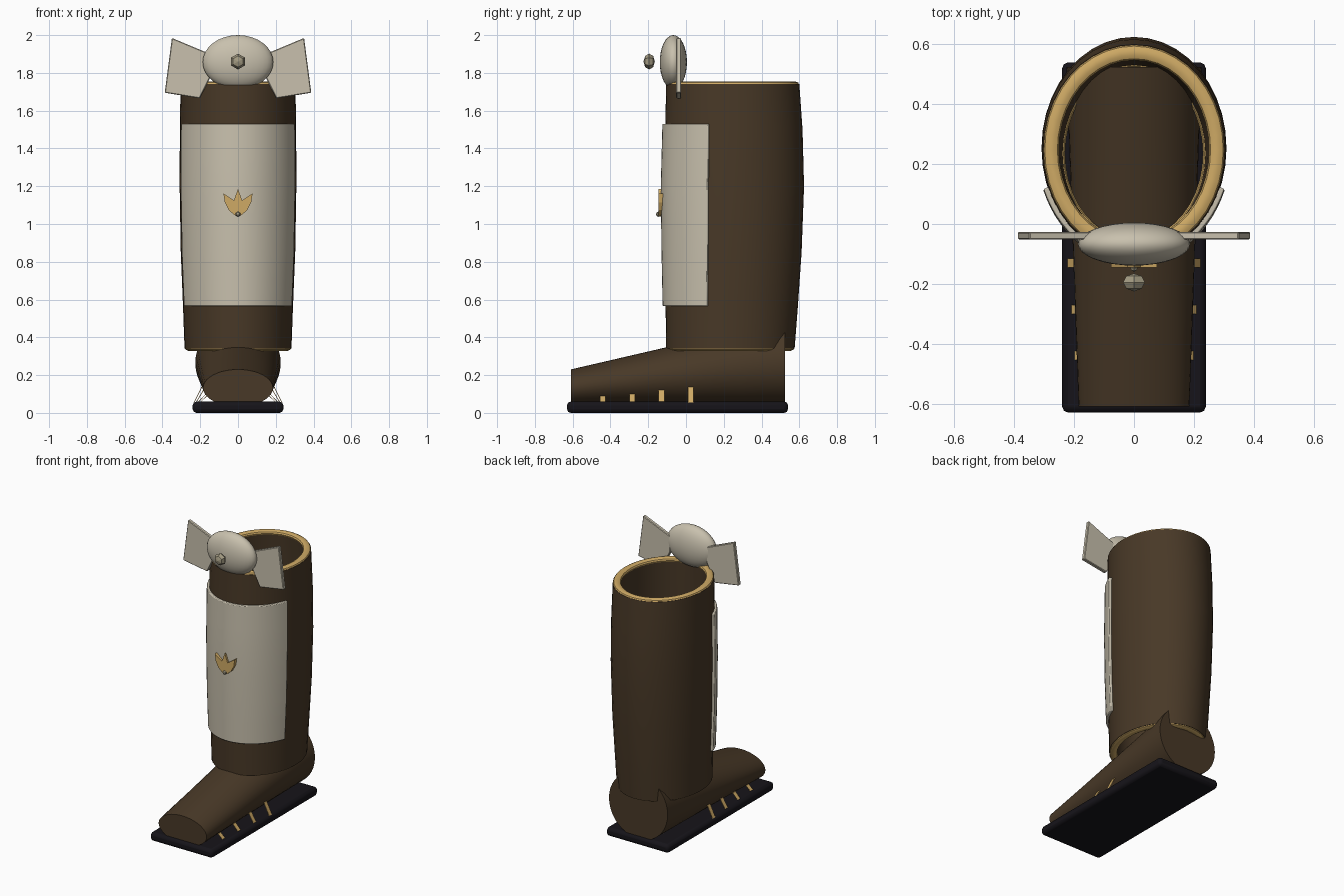
import bpy, bmesh
from math import sin, cos, pi, radians, sqrt

if "Cube" in bpy.data.objects:
    bpy.data.objects.remove(bpy.data.objects["Cube"])


def material(name, rgb):
    m = bpy.data.materials.new(name)
    m.diffuse_color = (*rgb, 1)
    m.use_nodes = True
    m.node_tree.nodes["Principled BSDF"].inputs["Base Color"].default_value = m.diffuse_color
    return m


LEATHER = material("brown_leather", (0.065, 0.04, 0.02))
IVORY = material("ivory", (0.58, 0.53, 0.42))
GOLD = material("gold", (0.62, 0.40, 0.13))
RUBBER = material("black_rubber", (0.008, 0.007, 0.01))
GEM = material("gem", (0.36, 0.32, 0.22))


def finish(name, bm, mat, smooth=True, bevel=0, segments=2):
    bmesh.ops.recalc_face_normals(bm, faces=bm.faces)
    me = bpy.data.meshes.new(name)
    bm.to_mesh(me)
    bm.free()
    me.materials.append(mat)
    ob = bpy.data.objects.new(name, me)
    bpy.context.collection.objects.link(ob)
    if bevel:
        b = ob.modifiers.new("bevel", "BEVEL")
        b.width, b.segments = bevel, segments
    if smooth:
        bpy.ops.object.select_all(action="DESELECT")
        ob.select_set(True)
        bpy.context.view_layer.objects.active = ob
        bpy.ops.object.shade_smooth_by_angle(angle=radians(35))
    return ob


def loft(rings, closed=True, loop=False, caps=False):
    """Bridge point rings; closed joins each ring, loop joins last ring to first."""
    bm = bmesh.new()
    vs = [[bm.verts.new(p) for p in r] for r in rings]
    n = len(vs[0])
    for i in range(len(vs) if loop else len(vs) - 1):
        a, b = vs[i], vs[(i + 1) % len(vs)]
        for j in range(n if closed else n - 1):
            k = (j + 1) % n
            bm.faces.new((a[j], a[k], b[k], b[j]))
    if caps:
        bm.faces.new(vs[0])
        bm.faces.new(vs[-1])
    return bm


def prism(outline, y0, y1):
    """Front-view (x, z) outline extruded along y."""
    return loft([[(x, y, z) for x, z in outline] for y in (y0, y1)], caps=True)


# shaft profile: z, half width, front y, back y
PROFILE = [(0.34, .283, -.105, .575), (0.56, .291, -.108, .592), (0.85, .303, -.114, .612),
           (1.2, .309, -.118, .625), (1.5, .308, -.11, .617), (1.74, .304, -.105, .60)]


def shaft_ring(z, offset=0, start=0, end=2 * pi, n=40, full=True):
    for a, b in zip(PROFILE, PROFILE[1:]):
        if z <= b[0] or b is PROFILE[-1]:
            t = (z - a[0]) / (b[0] - a[0])
            rx, f, k = (a[i] + (b[i] - a[i]) * t for i in (1, 2, 3))
            break
    cy, ry = (f + k) / 2, (k - f) / 2
    angles = [start + (end - start) * i / (n if full else n - 1) for i in range(n)]
    return [((rx + offset) * cos(a), cy + (ry + offset) * sin(a), z) for a in angles]


# sole
bm = bmesh.new()
bmesh.ops.create_cube(bm, size=1)
for v in bm.verts:
    v.co = (v.co.x * .48, v.co.y * 1.17 - .045, v.co.z * .06 + .03)
finish("sole", bm, RUBBER, bevel=.02)


# foot: tapered elliptical body with flat toe and heel
def foot_section(y):
    t = (y + .61) / 1.135
    return .185 + .041 * t, .132 + .133 * t, .098 + .13 * t


rings = []
for y in (-.61, -.3, 0, .3, .525):
    rx, cz, rz = foot_section(y)
    rings.append([(rx * cos(a), y, cz + rz * sin(a)) for a in [2 * pi * i / 40 for i in range(40)]])
finish("foot", loft(rings, caps=True), LEATHER)

# shaft: hollow tube with wall thickness
zs = [p[0] for p in PROFILE]
finish("shaft", loft([shaft_ring(z) for z in zs] + [shaft_ring(z, -.045) for z in reversed(zs)],
                     loop=True), LEATHER)

# gold trim at both ends of the shaft
for name, z in (("top_trim", 1.738), ("bottom_trim", .345)):
    rings = []
    for i in range(10):
        a = 2 * pi * i / 10
        rings.append([(x, y, z + .017 * sin(a)) for x, y, _ in shaft_ring(z, -.027 + .026 * cos(a))])
    finish(name, loft(rings, loop=True), GOLD)

# shin plate wrapped around the front of the shaft
rows = []
for off, levels in ((.016, (.565, .7, .85, 1.03, 1.2, 1.36, 1.53)), (-.004, None)):
    heights = levels or (1.53, 1.36, 1.2, 1.03, .85, .7, .565)
    rows += [shaft_ring(z, off, radians(201), radians(339), 28, False) for z in heights]
bm = loft(rows, closed=False, loop=True)
bmesh.ops.holes_fill(bm, edges=[e for e in bm.edges if e.is_boundary], sides=0)
finish("shin_plate", bm, IVORY, bevel=.005)

# leaf emblem on the plate
half = [(0, 1.185), (.022, 1.125), (.077, 1.162), (.07, 1.115), (.05, 1.075), (.02, 1.048), (0, 1.04)]
outline = half + [(-x, z) for x, z in half[-2:0:-1]]
finish("leaf_emblem", prism(outline, -.146, -.12), GOLD, smooth=False)


# faceted gems
def gem(name, y, z, r, depth, mat):
    bm = bmesh.new()
    bmesh.ops.create_uvsphere(bm, u_segments=6, v_segments=4, radius=1)
    for v in bm.verts:
        v.co = (v.co.x * r, y + v.co.z * depth, z + v.co.y * r)
    finish(name, bm, mat, smooth=False)


gem("emblem_gem", -.147, 1.052, .014, .012, GEM)
gem("knee_gem", -.195, 1.86, .042, .03, GEM)

# oval knee guard
bm = bmesh.new()
bmesh.ops.create_uvsphere(bm, u_segments=32, v_segments=16, radius=1)
for v in bm.verts:
    v.co = (v.co.x * .187, v.co.y * .072 - .067, v.co.z * .143 + 1.857)
finish("knee_guard", bm, IVORY)

# mirrored wings and side straps
wing = [(.14, 1.897), (.35, 1.985), (.388, 1.695), (.203, 1.665), (.14, 1.79)]
for side, s in (("left", -1), ("right", 1)):
    finish(side + "_wing", prism([(s * x, z) for x, z in wing], -.052, -.026), IVORY,
           smooth=False, bevel=.004, segments=1)
    for i in range(4):
        y = -.44 + .155 * i
        top, w = (.09, .10, .12, .137)[i], .015
        rx, cz, rz = foot_section(y)
        xt = rx * sqrt(1 - ((top - cz) / rz) ** 2)
        xb = .2 + .01 * i
        strip = [(s * xt, top), (s * (xt + .004), top), (s * (xb + .004), .055), (s * xb, .055)]
        finish(f"{side}_strap_{i + 1}", prism(strip, y - w, y + w), GOLD, smooth=False)
